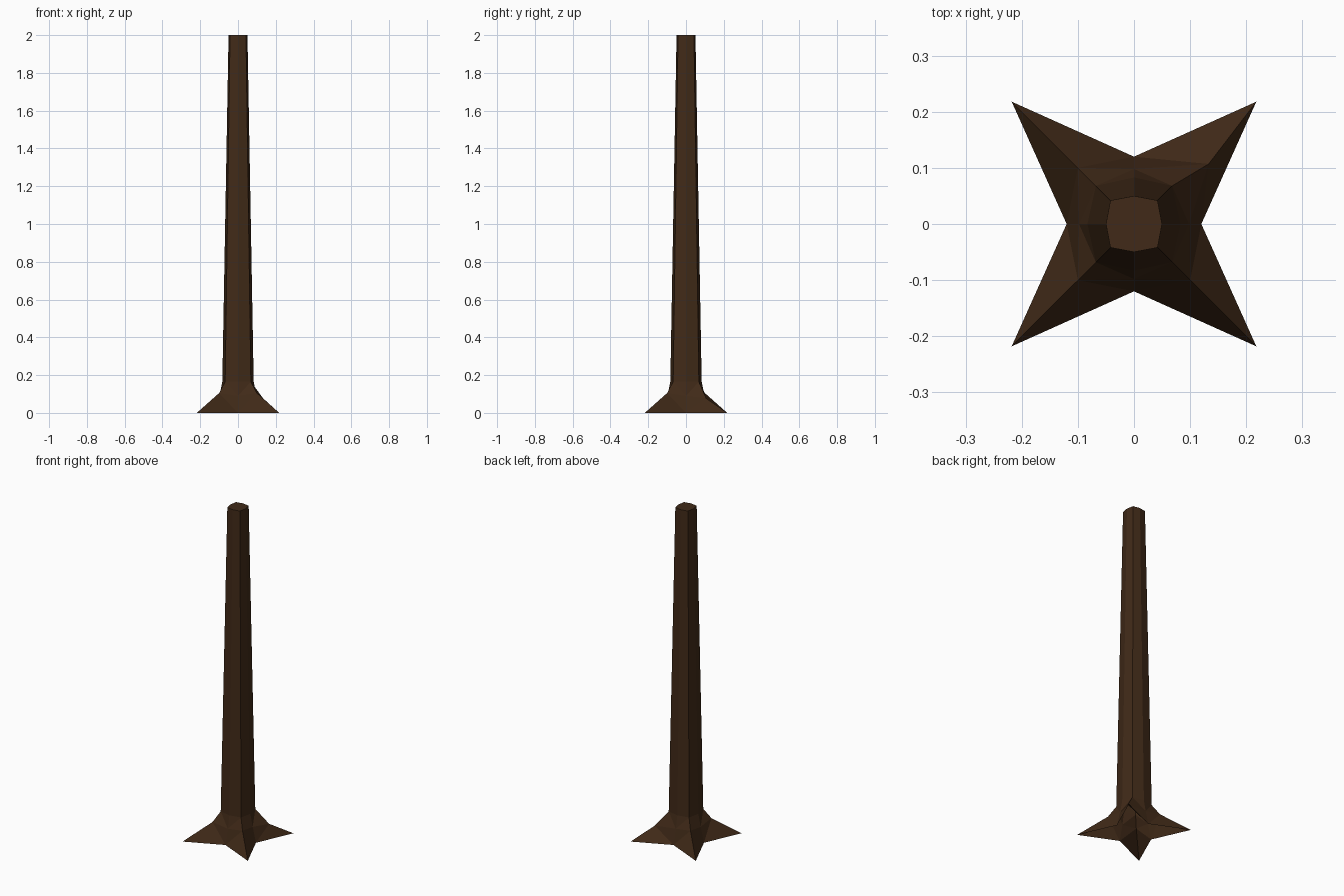
import bpy, bmesh
from math import cos, sin, pi, sqrt

if "Cube" in bpy.data.objects:
    bpy.data.objects.remove(bpy.data.objects["Cube"])

bark = bpy.data.materials.new("bark")
bark.diffuse_color = (0.052, 0.023, 0.009, 1)
bark.use_nodes = True
bark.node_tree.nodes["Principled BSDF"].inputs["Base Color"].default_value = bark.diffuse_color

# Rings from ground to top: (axis radius, axis z, diagonal x=y offset, diagonal z)
rings = [
    (0.12, 0.0, 0.218, 0.0),
    (0.098, 0.09, 0.10, 0.105),
    (0.083, 0.165, 0.068, 0.165),
    (0.05, 2.0, 0.042, 2.0),
]

bm = bmesh.new()
loops = []
for ax_r, ax_z, dg, dg_z in rings:
    loop = []
    for i in range(8):
        a = i * pi / 4
        r, z = (dg * sqrt(2), dg_z) if i % 2 else (ax_r, ax_z)
        loop.append(bm.verts.new((r * cos(a), r * sin(a), z)))
    loops.append(loop)

# One root bulges sideways
loops[1][1].co = (0.133, 0.107, 0.077)

# Side walls, open underneath; the flare is triangulated along the root ridges
for k, (lo, hi) in enumerate(zip(loops, loops[1:])):
    for i in range(8):
        j = (i + 1) % 8
        if k == 2:
            bm.faces.new((lo[i], lo[j], hi[j], hi[i]))
        elif i % 2:
            bm.faces.new((lo[i], lo[j], hi[i]))
            bm.faces.new((lo[j], hi[j], hi[i]))
        else:
            bm.faces.new((lo[i], lo[j], hi[j]))
            bm.faces.new((lo[i], hi[j], hi[i]))

# Cut top
bm.faces.new(loops[-1])

mesh = bpy.data.meshes.new("tree_trunk")
bm.to_mesh(mesh)
bm.free()
mesh.materials.append(bark)
trunk = bpy.data.objects.new("tree_trunk", mesh)
bpy.context.collection.objects.link(trunk)
